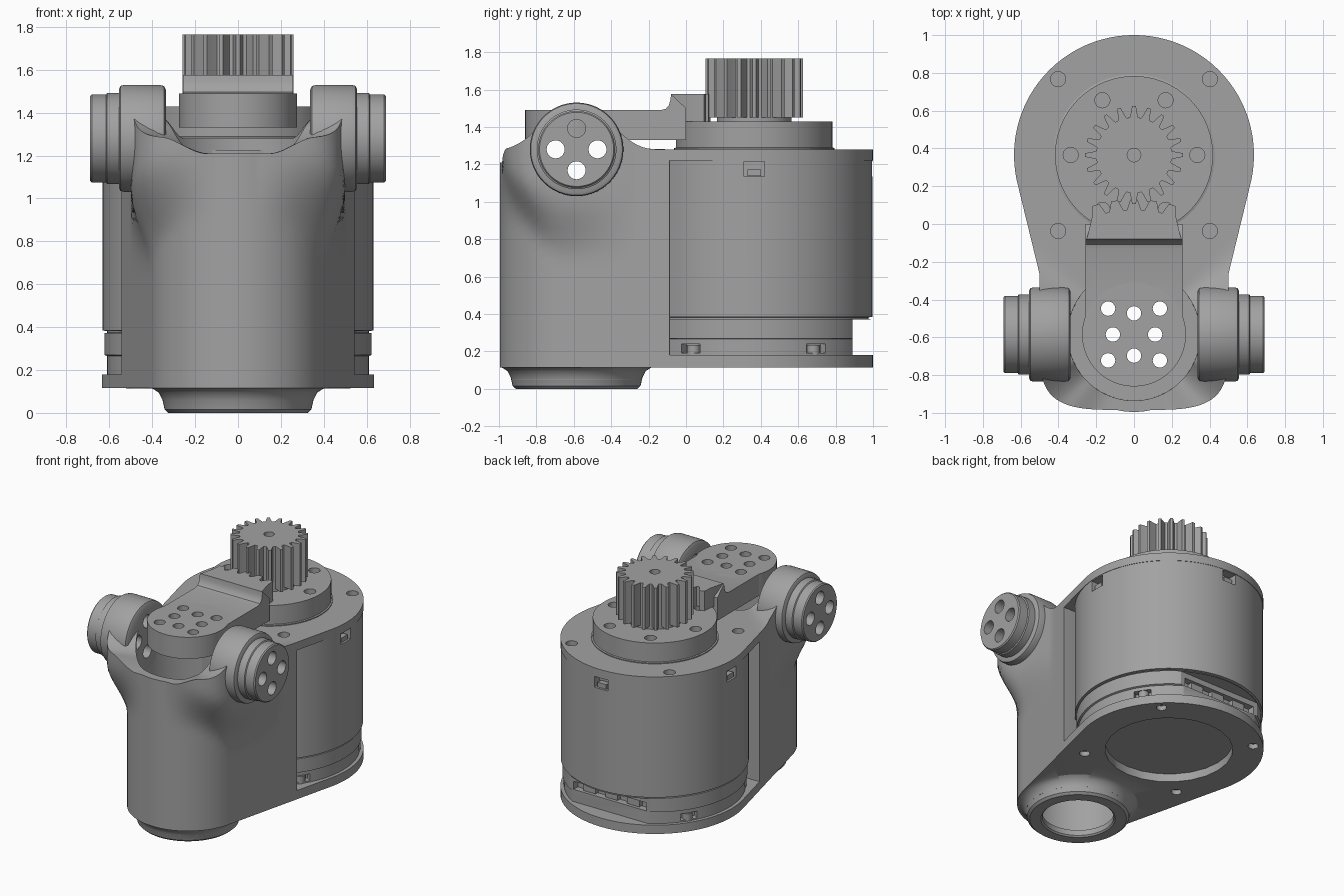
import bpy, bmesh, math
from mathutils import Matrix, Vector
from math import sin, cos, pi, radians

if "Cube" in bpy.data.objects:
    bpy.data.objects.remove(bpy.data.objects["Cube"])

grey = bpy.data.materials.new("machined grey")
grey.use_nodes = True
GREY = (0.36, 0.36, 0.36, 1)
grey.diffuse_color = GREY
grey.node_tree.nodes["Principled BSDF"].inputs["Base Color"].default_value = GREY

MOTOR_Y, TUBE_Y = 0.365, -0.585
MOTOR_R, TUBE_R = 0.635, 0.41
SLOPE = (MOTOR_R - TUBE_R) / (MOTOR_Y - TUBE_Y)   # sine of the tapering wall
WALL = math.sqrt(1 - SLOPE ** 2)
BACK = -0.085                                      # rear face of the tube housing


def finish(name, bm):
    bmesh.ops.recalc_face_normals(bm, faces=bm.faces)
    mesh = bpy.data.meshes.new(name)
    bm.to_mesh(mesh)
    bm.free()
    ob = bpy.data.objects.new(name, mesh)
    bpy.context.collection.objects.link(ob)
    mesh.materials.append(grey)
    return ob


def loft(name, rings, capped=True):
    """Skin a list of equal rings; uncapped lofts close back on the first ring."""
    bm = bmesh.new()
    vs = [[bm.verts.new(p) for p in ring] for ring in rings]
    n = len(vs[0])
    pairs = list(zip(vs, vs[1:])) + ([] if capped else [(vs[-1], vs[0])])
    for a, b in pairs:
        for i in range(n):
            j = (i + 1) % n
            bm.faces.new((a[i], a[j], b[j], b[i]))
    if capped:
        bm.faces.new(vs[0])
        bm.faces.new(vs[-1])
    return finish(name, bm)


def prism(name, outline, z0, z1):
    return loft(name, [[(x, y, z) for x, y in outline] for z in (z0, z1)])


def lathe(name, profile, at, axis="Z", n=96):
    turn = Matrix.Rotation(pi / 2, 4, "Y") if axis == "X" else Matrix()
    rings = [[Vector(at) + turn @ Vector((r * cos(2 * pi * i / n), r * sin(2 * pi * i / n), h))
              for i in range(n)] for r, h in profile]
    return loft(name, rings)


def box(name, centre, size, angle=0):
    bm = bmesh.new()
    m = Matrix.Translation(centre) @ Matrix.Rotation(angle, 4, "Z") @ Matrix.Diagonal((*size, 1))
    bmesh.ops.create_cube(bm, size=1, matrix=m)
    return finish(name, bm)


def drill(name, points, r, z0, z1):
    return [lathe(name, [(r, z0), (r, z1)], (x, y, 0), n=24) for x, y in points]


def cut(targets, cutters):
    for ob in targets:
        bpy.context.view_layer.objects.active = ob
        for c in cutters:
            mod = ob.modifiers.new("cut", "BOOLEAN")
            mod.operation, mod.solver, mod.object = "DIFFERENCE", "EXACT", c
            bpy.ops.object.modifier_apply(modifier=mod.name)
    for c in cutters:
        bpy.data.objects.remove(c)


def ramp(a, b, v):
    t = min(1, max(0, (v - a) / (b - a)))
    return t * t * (3 - 2 * t)


# Tube housing: tapered body below, squarer flare with a saddle rim above
N = 144
ANGLES = [2 * pi * i / N for i in range(N)]


def hull_radius(dx, dy):
    if dy < -SLOPE:
        return TUBE_R
    lean = abs(dx) * WALL - dy * SLOPE
    side = TUBE_R / lean if lean > 0.01 else 9
    return min(side, (BACK - TUBE_Y) / dy) if dy > 0.01 else side


def flare_radius(dx, dy):
    base = hull_radius(dx, dy)
    if dy < 0:
        return max(base, ((dx / 0.5) ** 4 + (dy / 0.4) ** 4) ** -0.25)
    return max(base, min(0.5 / max(abs(dx), 0.01), (BACK - TUBE_Y) / max(dy, 0.01))) if abs(dx) > 0.75 else base


def rim_height(x, y):
    off = abs(y - TUBE_Y)
    base = 1.28 if y > TUBE_Y else 1.21 + 0.07 * ramp(0.15, 0.35, abs(x))
    fillet = min(0.1, 2.6 * max(0, 0.42 - off) ** 2)
    return base + fillet * ramp(0.25, 0.36, abs(x))


def ring_at(radius, z):
    return [(radius * cos(a), TUBE_Y + radius * sin(a), z) for a in ANGLES]


rings = [ring_at(r, z) for r, z in
         ((0.24, 0.05), (0.24, 0.01), (0.25, 0), (0.325, 0), (0.342, 0.015),
          (0.352, 0.06), (0.37, 0.095), (0.4, 0.114))]
LEVELS = 22
for k in range(LEVELS + 1):
    ring = []
    for a in ANGLES:
        dx, dy = cos(a), sin(a)
        lo, hi = hull_radius(dx, dy), flare_radius(dx, dy)
        top = rim_height(hi * dx, TUBE_Y + hi * dy)
        t = k / LEVELS
        z = 0.115 + (top - 0.115) * t
        start = 0.68 + 0.2 * ramp(0.1, 0.9, -dy)
        r = lo + (hi - lo) * ramp(start, start + 0.36, z)
        ring.append((r * dx, TUBE_Y + r * dy, z))
    rings.append(ring)
bore = 0.35
rings.append([(x, y, rim_height(x, y)) for x, y, z in ring_at(bore, 0)])
rings += [ring_at(bore, 0.9), ring_at(bore, 0.05)]
housing = loft("tube_housing", rings, capped=False)

# Shoulder rings and pivot hubs on both sides, drilled right through
pivots = []
for side, s in (("left", 1), ("right", -1)):
    pivots.append(lathe(side + "_shoulder", [(0.225, s * 0.335), (0.245, s * 0.345), (0.25, s * 0.37),
                  (0.25, s * 0.53), (0.245, s * 0.548), (0.23, s * 0.556)], (0, TUBE_Y, 1.28), "X"))
    pivots.append(lathe(side + "_hub", [(0.19, s * 0.5), (0.213, s * 0.5), (0.213, s * 0.61),
                  (0.205, s * 0.615), (0.205, s * 0.682), (0.198, s * 0.69)], (0, TUBE_Y, 1.28), "X"))
cut(pivots + [housing],
    [lathe("bolt_bore", [(0.048, -1), (0.048, 1)], (0, TUBE_Y + 0.112 * cos(q * pi / 2),
     1.28 + 0.112 * sin(q * pi / 2)), "X", 32) for q in range(4)])

# Motor mounting plates above and below
lean = math.asin(SLOPE)
edge_x = (TUBE_R + SLOPE * (-0.1 - TUBE_Y)) / WALL
outline = [(MOTOR_R * cos(-lean + (pi + 2 * lean) * i / 96),
            MOTOR_Y + MOTOR_R * sin(-lean + (pi + 2 * lean) * i / 96)) for i in range(97)]
outline += [(-edge_x, -0.1), (edge_x, -0.1)]
top_plate = prism("top_plate", outline, 1.22, 1.28)
bottom_plate = prism("bottom_plate", outline, 0.115, 0.18)
corners = [(sx * 0.402, MOTOR_Y + sy * 0.402) for sx in (1, -1) for sy in (1, -1)]
cut([top_plate], drill("plate_screw", corners, 0.04, 1.235, 1.4))
cut([bottom_plate], drill("plate_screw", corners, 0.035, 0, 0.15)
    + drill("base_opening", [(0, MOTOR_Y)], 0.43, 0, 0.3))

# Motor can with its groove, windows, screw slots and cable opening
can = lathe("motor_can", [(0.61, 0.175), (0.61, 0.265), (0.622, 0.27), (0.622, 0.372), (0.61, 0.374),
            (0.61, 0.382), (0.632, 0.384), (0.632, 1.225)], (0, MOTOR_Y, 0), n=128)
slots = []
for a in (0, pi / 2, pi):
    slots.append(box("window", (0.63 * cos(a), MOTOR_Y + 0.63 * sin(a), 1.175), (0.12, 0.11, 0.08), a))
lug_angles = [radians(d) for d in (-34, 33, 147, 214)]
for a in lug_angles:
    slots.append(box("slot", (0.61 * cos(a), MOTOR_Y + 0.61 * sin(a), 0.215), (0.1, 0.12, 0.05), a))
slots.append(box("cable_opening", (0, 1.0, 0.275), (1, 0.22, 0.19)))
slots.append(box("cable_notch", (0, 0.94, 0.3), (0.6, 0.2, 0.06)))
cut([can], slots)
for i, a in enumerate((0, pi / 2, pi)):
    box(f"window_clip_{i}", (0.6 * cos(a), MOTOR_Y + 0.6 * sin(a), 1.155), (0.04, 0.07, 0.035), a)
for i, a in enumerate(lug_angles):
    lathe(f"lug_{i}", [(0.035, 0.17), (0.035, 0.235)], (0.58 * cos(a), MOTOR_Y + 0.58 * sin(a), 0), n=20)
for i in range(3):
    box(f"connector_{i}", ((i - 1) * 0.18, 0.85, 0.3), (0.1, 0.05, 0.05))

# Output flange with screw ring and collar
flange = lathe("output_flange", [(0.428, 1.27), (0.428, 1.287), (0.418, 1.29), (0.418, 1.43)], (0, MOTOR_Y, 0))
cut([flange], drill("flange_screw", [(0.335 * cos(i * pi / 3), MOTOR_Y + 0.335 * sin(i * pi / 3))
                                     for i in range(6)], 0.04, 1.38, 1.5))
lathe("gear_collar", [(0.2, 1.42), (0.2, 1.46)], (0, MOTOR_Y, 0))

# Drive gear
TEETH = 20
gear_outline = []
for i in range(TEETH):
    for off, r in ((-0.36, 0.2), (-0.27, 0.215), (-0.12, 0.26), (0.12, 0.26), (0.27, 0.215), (0.36, 0.2)):
        a = pi / 2 + 2 * pi * (i + off) / TEETH
        gear_outline.append((r * cos(a), MOTOR_Y + r * sin(a)))
gear = prism("drive_gear", gear_outline, 1.45, 1.765)
cut([gear], drill("shaft_bore", [(0, MOTOR_Y)], 0.036, 1.6, 1.9))

# Swing arm: round drilled pad, bar and raised toothed sector
pad = lathe("arm_pad", [(0.275, 1.33), (0.275, 1.49)], (0, TUBE_Y, 0))
bar_side = [(TUBE_Y, 1.33), (0, 1.33), (0, 1.5), (-0.08, 1.575), (-0.083, 1.545),
            (-0.092, 1.515), (-0.108, 1.497), (-0.135, 1.49), (TUBE_Y, 1.49)]
bar = loft("arm_bar", [[(x, y, z) for y, z in bar_side] for x in (-0.257, 0.257)])
sector = [(0.25, -0.08)]
SECTOR_TEETH = 5
for i in range(SECTOR_TEETH):
    for off, r in ((0.1, 0.66), (0.32, 0.715), (0.68, 0.715), (0.9, 0.66)):
        a = radians(69.5 + 41 * (i + off) / SECTOR_TEETH)
        sector.append((r * cos(a), TUBE_Y + r * sin(a)))
sector.append((-0.25, -0.08))
prism("arm_sector", sector, 1.43, 1.575)
pad_holes = [(sx * 0.137, TUBE_Y + sy * 0.137) for sx in (1, -1) for sy in (1, -1)]
pad_holes += [(0.112, TUBE_Y), (-0.112, TUBE_Y), (0, TUBE_Y + 0.112), (0, TUBE_Y - 0.112)]
cut([pad, bar], drill("pad_hole", pad_holes, 0.038, 1.2, 1.6))

# Smooth the round surfaces, keep machined edges crisp
bpy.ops.object.select_all(action="DESELECT")
for ob in bpy.context.collection.objects:
    if ob.type == "MESH":
        ob.select_set(True)
        bpy.context.view_layer.objects.active = ob
bpy.ops.object.shade_smooth_by_angle(angle=radians(32))
